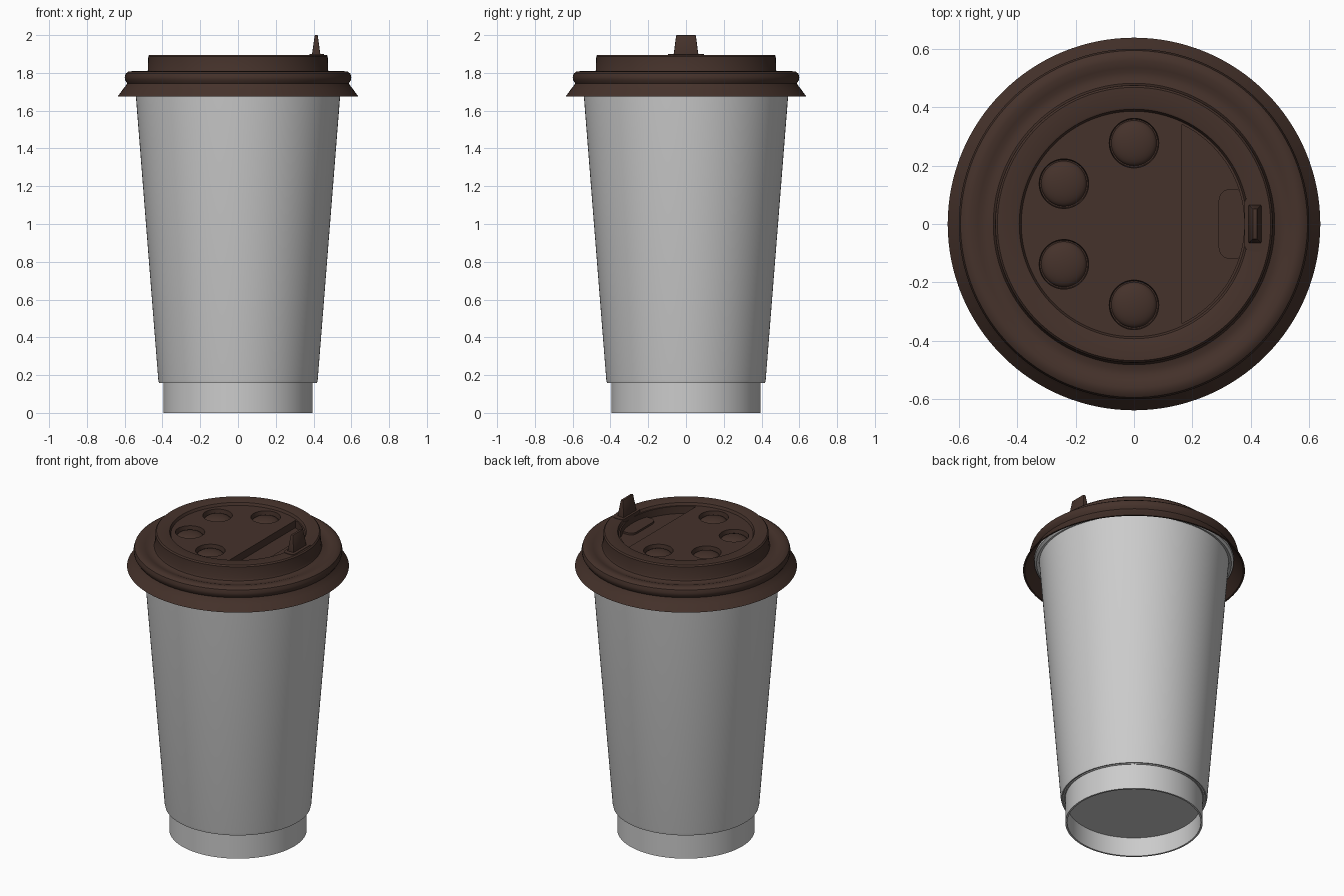
import bpy, bmesh, math
from mathutils import Matrix, Vector

if "Cube" in bpy.data.objects:
    bpy.data.objects.remove(bpy.data.objects["Cube"])

brown = bpy.data.materials.new("brown_plastic")
brown.diffuse_color = (0.06, 0.032, 0.024, 1)
brown.use_nodes = True
brown.node_tree.nodes["Principled BSDF"].inputs["Base Color"].default_value = brown.diffuse_color


def make_object(name, bm, mat=None, angle=35):
    bmesh.ops.recalc_face_normals(bm, faces=bm.faces)
    me = bpy.data.meshes.new(name)
    bm.to_mesh(me)
    bm.free()
    ob = bpy.data.objects.new(name, me)
    bpy.context.collection.objects.link(ob)
    if mat:
        me.materials.append(mat)
    smooth(ob, angle)
    return ob


def smooth(ob, angle=35):
    bpy.ops.object.select_all(action='DESELECT')
    ob.select_set(True)
    bpy.context.view_layer.objects.active = ob
    bpy.ops.object.shade_smooth_by_angle(angle=math.radians(angle))


def revolve(name, profile, mat=None, closed=False, steps=128, centre=(0, 0, 0), angle=35):
    """Spin an (r, z) profile around the z axis."""
    bm = bmesh.new()
    vs = [bm.verts.new((r, 0, z)) for r, z in profile]
    edges = [bm.edges.new(p) for p in zip(vs, vs[1:])]
    if closed:
        edges.append(bm.edges.new((vs[-1], vs[0])))
    bmesh.ops.spin(bm, geom=vs + edges, cent=(0, 0, 0), axis=(0, 0, 1),
                   angle=2 * math.pi, steps=steps)
    bmesh.ops.remove_doubles(bm, verts=bm.verts, dist=1e-5)
    bmesh.ops.translate(bm, verts=bm.verts, vec=Vector(centre))
    return make_object(name, bm, mat, angle)


def prism(bm, outline, z0, z1):
    """Extrude a flat outline between two heights."""
    face = bm.faces.new([bm.verts.new((x, y, z0)) for x, y in outline])
    geo = bmesh.ops.extrude_face_region(bm, geom=[face])['geom']
    bmesh.ops.translate(bm, vec=(0, 0, z1 - z0),
                        verts=[g for g in geo if isinstance(g, bmesh.types.BMVert)])


def rounded_rect(x0, x1, half_y, radius, n=6):
    pts = []
    corners = [(x1 - radius, half_y - radius), (x0 + radius, half_y - radius),
               (x0 + radius, radius - half_y), (x1 - radius, radius - half_y)]
    for k, (cx, cy) in enumerate(corners):
        for i in range(n + 1):
            a = math.pi / 2 * (k + i / n)
            pts.append((cx + radius * math.cos(a), cy + radius * math.sin(a)))
    return pts


# Paper cup: hollow foot, stepped tapered wall, rolled rim
revolve("cup", [
    (0, 0.12), (0.384, 0.12), (0.384, 0), (0.395, 0), (0.395, 0.165),
    (0.408, 0.165), (0.411, 0.158), (0.418, 0.158), (0.422, 0.175),
    (0.541, 1.68), (0.545, 1.725), (0.56, 1.72), (0.573, 1.73), (0.574, 1.75),
    (0.56, 1.768), (0.54, 1.765), (0.53, 1.73), (0.40, 0.16), (0, 0.14)])

# Lid: flared skirt, snap bead, groove, raised rim and shallow recess
lid = revolve("lid", [
    (0, 1.785), (0.55, 1.785), (0.576, 1.74), (0.628, 1.674), (0.638, 1.674),
    (0.61, 1.712), (0.59, 1.738), (0.587, 1.745), (0.598, 1.762),
    (0.600, 1.778), (0.594, 1.797), (0.58, 1.807), (0.56, 1.809),
    (0.535, 1.803), (0.52, 1.797), (0.50, 1.797), (0.482, 1.803), (0.477, 1.815),
    (0.475, 1.888), (0.468, 1.896), (0.40, 1.896), (0.393, 1.893),
    (0.386, 1.877), (0, 1.877)], brown)

# Cutter for the sipping pocket and the four button pits
buttons = [(0, 0.277), (0, -0.277), (-0.24, 0.138), (-0.24, -0.138)]
bm = bmesh.new()
a0 = math.acos(0.165 / 0.378)
prism(bm, [(0.378 * math.cos(a0 * t / 24), 0.378 * math.sin(a0 * t / 24))
           for t in range(-24, 25)], 1.83, 1.95)
for x, y in buttons:
    bmesh.ops.create_cone(bm, cap_ends=True, segments=48, radius1=0.082, radius2=0.088,
                          depth=0.06, matrix=Matrix.Translation((x, y, 1.877)))
cutter = make_object("lid_cutter", bm)
cutter.hide_render = True
cutter.hide_set(True)

mod = lid.modifiers.new("pockets", 'BOOLEAN')
mod.operation = 'DIFFERENCE'
mod.solver = 'EXACT'
mod.object = cutter
bpy.context.view_layer.objects.active = lid
bpy.ops.object.modifier_apply(modifier=mod.name)
bpy.data.objects.remove(cutter)
smooth(lid)

# Domed buttons inside the pits
for i, (x, y) in enumerate(buttons):
    dome = [(0.078 * math.sin(t * math.pi / 16), 0.028 * math.cos(t * math.pi / 16))
            for t in range(9)]
    revolve(f"button_{i + 1}", dome, brown, steps=48, centre=(x, y, 1.846), angle=60)

# Raised tear tab on the pocket floor
bm = bmesh.new()
prism(bm, rounded_rect(0.29, 0.385, 0.12, 0.04), 1.82, 1.842)
make_object("tear_tab", bm, brown)

# Seat on the rim that carries the plug
bm = bmesh.new()
prism(bm, rounded_rect(0.378, 0.455, 0.095, 0.025), 1.87, 1.899)
make_object("plug_seat", bm, brown)

# Tapered upright plug
bm = bmesh.new()
bmesh.ops.create_cube(bm, size=1)
for v in bm.verts:
    top = v.co.z > 0
    v.co = (0.414 + math.copysign(0.008 if top else 0.024, v.co.x),
            math.copysign(0.052 if top else 0.067, v.co.y), 2.0 if top else 1.885)
bmesh.ops.bevel(bm, geom=bm.edges[:], offset=0.004, segments=2, affect='EDGES', profile=0.5)
make_object("plug", bm, brown)
